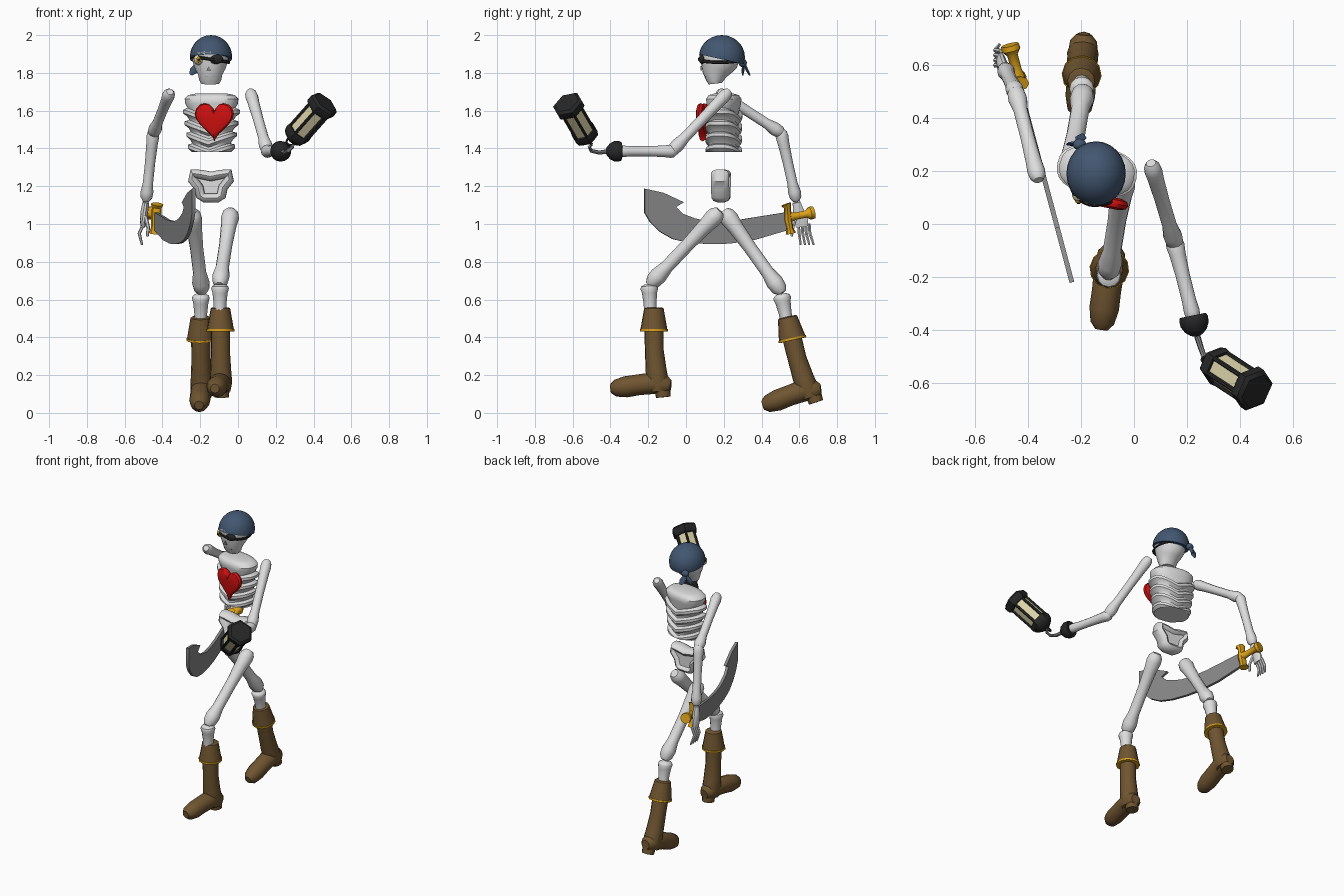
import bpy, bmesh, math
from mathutils import Vector, Matrix

default_cube = bpy.data.objects.get("Cube")
if default_cube:
    bpy.data.objects.remove(default_cube, do_unlink=True)

def material(name, *rgb):
    mat = bpy.data.materials.new(name)
    mat.use_nodes = True
    mat.diffuse_color = (*rgb, 1)
    mat.node_tree.nodes["Principled BSDF"].inputs["Base Color"].default_value = (*rgb, 1)
    return mat

BONE = material("bone white", .72, .72, .72)
STEEL = material("steel grey", .25, .25, .25)
NAVY = material("navy cloth", .055, .095, .165)
LEATHER = material("brown leather", .16, .09, .03)
GOLD = material("gold", .72, .36, .01)
RED = material("heart red", .62, .005, .005)
BLACK = material("black iron", .02, .02, .02)
CREAM = material("cream glass", .72, .66, .4)
X, Y, Z = Vector((1, 0, 0)), Vector((0, 1, 0)), Vector((0, 0, 1))
move, turn = Matrix.Translation, Matrix.Rotation
built = []

def finish(name, bm, mat, matrix=Matrix()):
    bmesh.ops.recalc_face_normals(bm, faces=bm.faces[:])
    mesh = bpy.data.meshes.new(name)
    bm.to_mesh(mesh)
    bm.free()
    mesh.transform(matrix)
    mesh.materials.append(mat)
    obj = bpy.data.objects.new(name, mesh)
    bpy.context.collection.objects.link(obj)
    built.append(obj)
    return obj

def axes(tangent, ref):
    t = tangent.normalized()
    u = (ref - t * ref.dot(t)).normalized()
    return u, t.cross(u)

def angles(count):
    return [math.tau * i / count for i in range(count)]

def skin(name, loops, mat, closed=False, matrix=Matrix()):
    """Bridge loops of points into one surface, capped unless closed."""
    bm = bmesh.new()
    rings = [[bm.verts.new(p) for p in points] for points in loops]
    for a, b in zip(rings, rings[1:] + rings[:1] if closed else rings[1:]):
        for k in range(len(a)):
            bm.faces.new((a[k - 1], a[k], b[k], b[k - 1]))
    if not closed:
        bm.faces.new(rings[0])
        bm.faces.new(rings[-1])
    return finish(name, bm, mat, matrix)

def sweep(name, points, radii, mat, sides=12, ref=X, closed=False, square=1, matrix=Matrix()):
    """Loft elliptical rings along a path; the first radius lies along ref."""
    pts, loops = [Vector(p) for p in points], []
    for i, p in enumerate(pts):
        before = pts[i - 1] if closed or i else p
        after = pts[(i + 1) % len(pts)] if closed or i < len(pts) - 1 else p
        u, v = axes(after - before, ref)
        r = radii[i] if isinstance(radii, list) else radii
        ru, rv = r if isinstance(r, tuple) else (r, r)
        waves = [[math.copysign(abs(w) ** square, w) for w in (math.cos(a), math.sin(a))] for a in angles(sides)]
        loops.append([p + u * ru * c + v * rv * s for c, s in waves])
    return skin(name, loops, mat, closed, matrix)

def bone(name, a, b, start, middle, end):
    """A long bone with rounded, knobby ends."""
    stops = (0, .04, .1, .2, .45, .75, .87, .95, 1)
    radii = [start * .55, start * .9, start, (start + middle) / 2, middle, middle, end, end * .9, end * .5]
    sweep(name, [Vector(a).lerp(Vector(b), s) for s in stops], radii, BONE)

def ball(name, centre, size, mat, cut=None):
    bm = bmesh.new()
    bmesh.ops.create_uvsphere(bm, u_segments=24, v_segments=14, radius=1)
    bmesh.ops.transform(bm, matrix=Matrix.LocRotScale(Vector(centre), None, Vector(size)), verts=bm.verts)
    if cut:
        geom = bm.verts[:] + bm.edges[:] + bm.faces[:]
        bmesh.ops.bisect_plane(bm, geom=geom, plane_co=cut[0], plane_no=cut[1], clear_inner=True)
        bmesh.ops.holes_fill(bm, edges=[e for e in bm.edges if e.is_boundary])
    finish(name, bm, mat)

def prism(name, outline, depth, mat, matrix):
    """A y-thick plate from an outline in x and z."""
    skin(name, [[(x, y, z) for x, z in outline] for y in (-depth / 2, depth / 2)], mat, matrix=matrix)

# Skull with nose and mouth
HX = -.147
skull = [(.155, 1.743, .048, .036), (.153, 1.76, .058, .046), (.155, 1.79, .064, .066), (.16, 1.82, .08, .082),
         (.172, 1.85, .09, .1), (.18, 1.9, .1, .11), (.18, 1.95, .07, .08)]
sweep("skull", [(HX, y, z) for y, z, w, d in skull], [(w, d) for y, z, w, d in skull], BONE, 20)
prism("nose_hole", [(-.012, 0), (.012, 0), (0, .024)], .008, STEEL, move((HX - .008, .082, 1.813)))
prism("mouth", [(-.028, 0), (.028, 0), (.028, .005), (-.028, .005)], .008, STEEL, move((HX, .103, 1.777)))
# Bulging eye, patch and strap
ball("eye", (-.205, .112, 1.87), (.029, .03, .029), CREAM)
ball("iris", (-.208, .086, 1.87), (.014, .008, .014), GOLD)
ball("pupil", (-.209, .079, 1.87), (.007, .004, .007), BLACK)
ball("eyepatch", (-.117, .085, 1.873), (.037, .017, .026), BLACK)
strap = [(HX + .1 * math.cos(a), .18 + .112 * math.sin(a), 1.872 - .016 * math.cos(a)) for a in angles(32)]
sweep("patch_strap", strap, (.009, .005), BLACK, 6, Z, True)
# Bandana with knot and tails
ball("bandana", (-.143, .19, 1.883), (.112, .122, .117), NAVY, ((HX, .19, 1.872), (0, .22, 1)))
ball("bandana_knot", (-.205, .3, 1.853), (.025, .022, .022), NAVY)
for side, tip in (("right", (-.25, .3, 1.79)), ("left", (-.195, .338, 1.787))):
    base = Vector((-.21, .305, 1.85))
    sweep("bandana_tail_" + side, [base, base.lerp(Vector(tip), .65), tip],
          [.01, (.022, .008), (.008, .004)], NAVY, 6)

# Ribcage: stacked ribs that sag toward the spine and breastbone
profile = [(1.69, .085, .05), (1.682, .125, .075), (1.663, .143, .088), (1.637, .14, .086)]
for i in range(4):
    z, w = 1.617 - .06 * i, .152 - .009 * i
    profile += [(z, w - .024, .074), (z - .014, w, .092), (z - .032, w, .092), (z - .046, w - .022, .074)]
profile.append((1.38, .115, .08))
ribs = sweep("ribcage", [(0, 0, z) for z, w, d in profile], [(w, d) for z, w, d in profile], BONE, 24, square=.8)
for v in ribs.data.vertices:
    if v.co.z < 1.63:
        v.co.z = max(1.38, v.co.z - .045 * (1 - min(1, abs(v.co.x) / .13)))
ribs.data.transform(move((-.14, .2, 0)) @ turn(-.2, 4, "Z"))

# Heart with swollen middle
curve = [(16 * math.sin(a) ** 3, 13 * math.cos(a) - 5 * math.cos(2 * a) - 2 * math.cos(3 * a) - math.cos(4 * a))
         for a in angles(28)]
layers = ((-.022, .7), (-.014, .93), (0, 1), (.014, .93), (.022, .7))
skin("heart", [[(.0066 * x * s, y, .007 * z * s) for x, z in curve] for y, s in layers], RED,
     matrix=move((-.125, .088, 1.556)) @ turn(-.2, 4, "Z"))

# Pelvis: a thick bony rim around a hollow back plate
half = [(0, 1.252), (.05, 1.262), (.095, 1.268), (.098, 1.235), (.065, 1.195), (.055, 1.15), (.035, 1.138)]
rim = half + [(-x, z) for x, z in reversed(half[1:])]
pelvis = move((-.143, .185, 0)) @ turn(-.06, 4, "Z")
sweep("pelvis_rim", [(x, 0, z) for x, z in rim], (.048, .026), BONE, 10, Y, True, matrix=pelvis)
prism("pelvis_back", rim, .02, BONE, pelvis @ move((0, .02, 0)))

# Arms and bony right hand
bone("right_upper_arm", (-.36, .165, 1.7), (-.45, .515, 1.475), .034, .027, .036)
bone("right_forearm", (-.447, .5, 1.5), (-.487, .585, 1.12), .034, .027, .034)
bone("left_upper_arm", (.064, .23, 1.705), (.158, -.085, 1.375), .034, .028, .036)
bone("left_forearm", (.148, -.05, 1.385), (.228, -.37, 1.385), .035, .027, .03)
sweep("right_palm", [(-.488, .585, 1.115), (-.495, .595, 1.07), (-.502, .61, 1.02), (-.503, .615, .985)],
      [(.018, .022), (.02, .03), (.018, .038), (.012, .034)], BONE, 10)
for i in range(4):
    y = .595 + .019 * i
    sweep("finger_%d" % (i + 1), [(-.5, y, 1), (-.523, y + .004, .95), (-.508, y + .012 + .004 * i, .89)],
          [.009, .009, .006], BONE, 6)
sweep("thumb", [(-.49, .58, 1.04), (-.475, .565, .98), (-.48, .56, .935)], [.011, .01, .007], BONE, 6)

# Sabre: drawn flat in length and height, then swung into place
edge = [(.53, 1.062), (.39, 1.04), (.28, 1.022), (.18, 1.015), (.1, 1.018), (.045, 1.03), (-.02, 1.055),
        (-.055, 1.09), (-.013, 1.115), (-.12, 1.165), (-.22, 1.187)]
belly = [(-.22, 1.06), (-.19, 1.01), (-.14, .96), (-.07, .92), (.02, .9), (.13, .893), (.23, .896),
         (.36, .915), (.53, .965)]
along = Vector((-.258, .966, 0))
prism("sabre_blade", edge + belly, .018, STEEL, move((-.293, 0, 0)) @ turn(math.atan2(along.y, along.x), 4, "Z")
      @ Matrix.Scale(1.035, 4, X))
sweep("sabre_guard", [(-.428, .53, 1.105), (-.43, .537, 1.085), (-.433, .54, 1.025), (-.436, .55, .975),
      (-.438, .555, .95)], [(.033, .028), (.026, .018), (.028, .022), (.026, .018), (.033, .028)], GOLD, 8)
sweep("sabre_grip", [Vector((-.435, .55, 1.035)) + along * s + Z * s * .2 for s in (0, .03, .09, .11, .13)],
      [.026, .02, .02, .036, .034], GOLD, 10)

# Left hook: cup and curved hook
wrist, reach = Vector((.222, -.345, 1.385)), Vector((.2, -.98, 0))
sweep("hook_cup", [wrist + reach * s for s in (0, .012, .035, .058, .074, .08)],
      [.05, .055, .054, .042, .024, .01], BLACK, 16)
sweep("hook", [(.235, -.41, 1.385), (.25, -.46, 1.378), (.265, -.503, 1.388), (.288, -.512, 1.408),
      (.298, -.495, 1.428)], [.012, .011, .01, .009, .004], STEEL, 8)

# Hanging six-sided lantern
low, high = Vector((.3, -.525, 1.46)), Vector((.46, -.63, 1.64))
axis = (high - low).normalized()
u, v = axes(axis, X)
for name, mat, steps in (
        ("glass", CREAM, [(.02, .06), (.235, .06)]),
        ("top", BLACK, [(-.03, .022), (-.018, .045), (0, .066), (.028, .075), (.048, .072)]),
        ("base", BLACK, [(.208, .072), (.222, .085), (.255, .085), (.268, .07)])):
    sweep("lantern_" + name, [low + axis * s for s, r in steps], [r for s, r in steps], mat, 6)
for i, a in enumerate(angles(6)):
    out = low + (u * math.cos(a) + v * math.sin(a)) * .062
    sweep("lantern_post_%d" % (i + 1), [out + axis * .03, out + axis * .23], .009, BLACK, 6)
ring = [low - axis * .035 + (u * math.cos(a) + axis * math.sin(a)) * .022 for a in angles(12)]
sweep("lantern_ring", ring, .006, BLACK, 6, v, True)

# Legs
bone("left_thigh", (-.037, .18, 1.07), (-.098, -.195, .675), .048, .035, .046)
bone("left_shin", (-.095, -.195, .68), (-.095, -.185, .46), .047, .034, .036)
bone("right_thigh", (-.243, .2, 1.07), (-.19, .51, .635), .048, .035, .046)
bone("right_shin", (-.197, .505, .63), (-.197, .55, .4), .047, .034, .036)
# Boots: flared cuff, gold trim, shaft, foot and heel, as (y, z, radius)
boot_parts = {
    "cuff": [(0, .475, .045), (0, .47, .052), (0, .358, .072)],
    "trim": [(0, .36, .075), (0, .348, .075)],
    "shaft": [(0, .36, .051), (.002, .25, .05), (.012, .14, .056), (.02, .08, .06), (.025, .03, .05)],
    "foot": [(.09, .06, .03), (.065, .063, .051), (0, .075, .058), (-.08, .066, .055), (-.15, .055, .056),
             (-.205, .048, .045), (-.23, .046, .024)],
    "heel": [(.045, .05, .043), (.05, 0, .039)]}
for side, place in (("left", move((-.093, -.17, .083)) @ turn(-.13, 4, "Z")),
                    ("right", move((-.193, .64, .045)) @ turn(-.06, 4, "Z") @ turn(.22, 4, "X"))):
    for part, steps in boot_parts.items():
        sweep(side + "_boot_" + part, [(0, y, z) for y, z, r in steps], [r for y, z, r in steps],
              GOLD if part == "trim" else LEATHER, matrix=place)

# Smooth shading with crisp edges
bpy.ops.object.select_all(action="DESELECT")
for obj in built:
    obj.select_set(True)
bpy.context.view_layer.objects.active = built[0]
bpy.ops.object.shade_smooth_by_angle(angle=math.radians(42))
